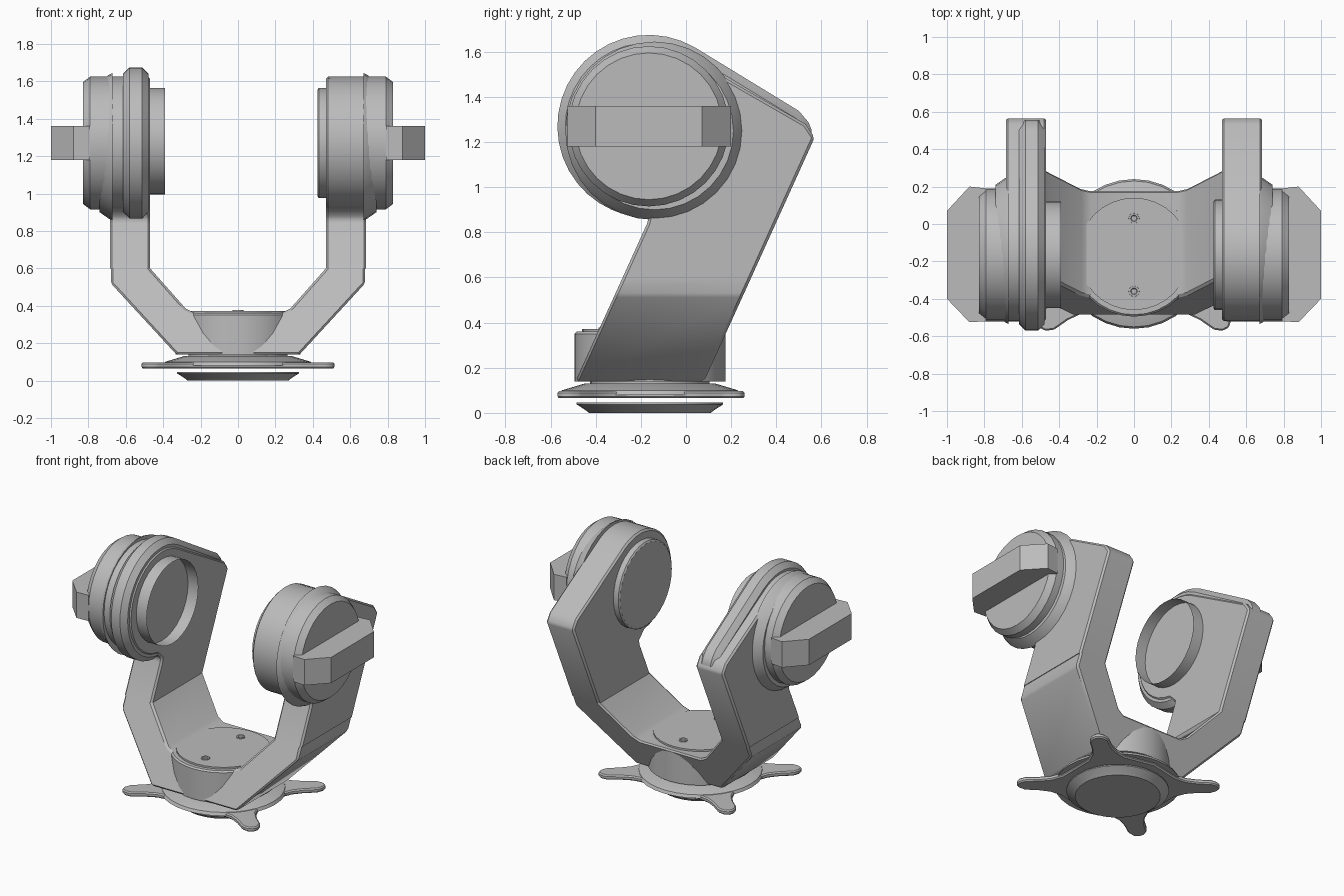
import bpy, bmesh, math
from mathutils import Vector

cube = bpy.data.objects.get("Cube")
if cube:
    bpy.data.objects.remove(cube)

GREY = (0.5, 0.5, 0.5, 1)
mat = bpy.data.materials.new("plain grey")
mat.use_nodes = True
mat.diffuse_color = GREY
mat.node_tree.nodes["Principled BSDF"].inputs["Base Color"].default_value = GREY

CY, CZ = -0.165, 1.27      # pivot axis of the two housings
SEAM = 0.6                 # height where the arms meet the yoke
LEAN = 0.455               # backward lean of the yoke


def finish(name, bm, recalc=True):
    if recalc:
        bmesh.ops.recalc_face_normals(bm, faces=bm.faces[:])
    mesh = bpy.data.meshes.new(name)
    bm.to_mesh(mesh)
    bm.free()
    mesh.materials.append(mat)
    obj = bpy.data.objects.new(name, mesh)
    bpy.context.collection.objects.link(obj)
    bpy.ops.object.select_all(action='DESELECT')
    obj.select_set(True)
    bpy.context.view_layer.objects.active = obj
    bpy.ops.object.shade_smooth_by_angle(angle=math.radians(30))
    return obj


def prism(name, outline, place, lo, hi, bevel=0):
    """Extrude a 2D outline from lo to hi; place(u, v, t) gives the 3D point."""
    bm = bmesh.new()
    a = [bm.verts.new(place(u, v, lo)) for u, v in outline]
    b = [bm.verts.new(place(u, v, hi)) for u, v in outline]
    bm.faces.new(a)
    bm.faces.new(b)
    for i in range(len(a)):
        j = (i + 1) % len(a)
        bm.faces.new((a[i], a[j], b[j], b[i]))
    bmesh.ops.recalc_face_normals(bm, faces=bm.faces[:])
    if bevel:
        edges = [e for e in bm.edges if e.calc_face_angle(0) > 0.5
                 and any(abs(v.co.z - SEAM) > 0.001 for v in e.verts)]
        bmesh.ops.bevel(bm, geom=edges, offset=bevel, segments=1,
                        affect='EDGES', clamp_overlap=True)
    return finish(name, bm)


def lathe(name, profile, place, caps=True, sides=32):
    """Revolve (t, radius) pairs; place(u, v, t) gives the 3D point."""
    bm = bmesh.new()
    rings = []
    for t, r in profile:
        angles = [math.tau * i / sides for i in range(sides)]
        rings.append([bm.verts.new(place(r * math.cos(a), r * math.sin(a), t))
                      for a in angles])
    for a, b in zip(rings, rings[1:]):
        for i in range(sides):
            j = (i + 1) % sides
            bm.faces.new((a[i], a[j], b[j], b[i]))
    if caps:
        bm.faces.new(rings[0])
        bm.faces.new(rings[-1])
    return finish(name, bm, caps)


def upright(x, y):
    return lambda u, v, t: Vector((x + u, y + v, t))


def sideways(s, y=0, z=0):
    return lambda u, v, t: Vector((s * t, y + u, z + v))


def arc(r, start, end, n):
    steps = [math.radians(start + (end - start) * i / n) for i in range(n + 1)]
    return [(CY + r * math.cos(a), CZ + r * math.sin(a)) for a in steps]


def lean(y, z):
    return y + LEAN * (z - 0.14)


# Leaning U-shaped yoke
half = [(0.33, 0.14), (0.68, 0.52), (0.68, SEAM), (0.47, SEAM),
        (0.28, 0.385), (0.23, 0.36)]
u_shape = half + [(-x, z) for x, z in reversed(half)]
prism("yoke", u_shape, lambda x, z, t: Vector((x, lean(t, z), z)),
      -0.49, 0.08, 0.012)

# Base drum, cover disc and screws
base = upright(0, -0.16)
lathe("base_drum", [(0.14, 0.335), (0.35, 0.335), (0.36, 0.325)], base)
lathe("cover_disc", [(0.35, 0.3), (0.372, 0.3)], base)
for name, y in (("front_screw", -0.36), ("back_screw", 0.03)):
    lathe(name, [(0.36, 0.03), (0.378, 0.028), (0.378, 0.018), (0.373, 0.014)],
          upright(0, y), sides=16)

# Four-legged star plate with raised hub
leg = [(0.36, -0.12), (0.43, -0.08), (0.5, -0.065), (0.59, -0.06), (0.63, -0.035)]
leg = leg + [(0.645, 0)] + [(u, -v) for u, v in reversed(leg)]
star = []
for deg in (38, 142, 218, 322):
    c, s = math.cos(math.radians(deg)), math.sin(math.radians(deg))
    star += [(u * c - v * s, u * s + v * c) for u, v in leg]
    if deg in (38, 218):
        star.append((0, math.copysign(0.36, s)))
prism("star_plate", star, upright(0, -0.155), 0.065, 0.097, 0.008)
lathe("star_hub", [(0.08, 0.4), (0.1, 0.39), (0.13, 0.29)], base)
lathe("neck", [(0.1, 0.265), (0.15, 0.265)], base)
lathe("foot_disc", [(0, 0.27), (0.012, 0.285), (0.038, 0.325), (0.046, 0.325)], base)

# Arms, housings and handles on both sides
arm = [(lean(-0.49, SEAM), SEAM), (-0.172, 0.84), (-0.165, 0.87)]
arm += arc(0.355, 262, 62, 20)
arm += [(0.53, 1.28), (0.57, 1.22), (lean(0.08, SEAM), SEAM)]
handle = [(0.79, -0.52), (0.88, -0.525), (1, -0.4), (1, 0.07), (0.88, 0.2), (0.79, 0.19)]
for side, s in (("left", 1), ("right", -1)):
    pivot = sideways(s, CY, CZ)
    prism(side + "_arm", arm, sideways(s), 0.47, 0.685, 0.012)
    lathe(side + "_housing", [(0.48, 0.345), (0.495, 0.355), (0.79, 0.355),
                              (0.83, 0.325)], pivot)
    lathe(side + "_collar", [(0.67, 0.395), (0.69, 0.385), (0.74, 0.35)],
          sideways(s, CY + 0.025, CZ - 0.02))
    prism(side + "_handle", handle,
          lambda x, y, t, s=s: Vector((s * x, y, t)), 1.18, 1.36)

# Inner pad of the left arm
lathe("left_pad", [(0.425, 0.285), (0.432, 0.295), (0.48, 0.295)], sideways(1, CY, CZ))

# Wide rim and open ring of the right arm
rim = arc(0.405, 265, 60, 22)
rim += [(0.53, 1.32), (0.57, 1.22), (0.44, 0.95), (0.05, 0.92)]
prism("right_rim", rim, sideways(-1), 0.478, 0.615, 0.035)
lathe("right_ring", [(0.39, 0.285), (0.48, 0.285)], sideways(-1, CY, CZ + 0.01), False)
